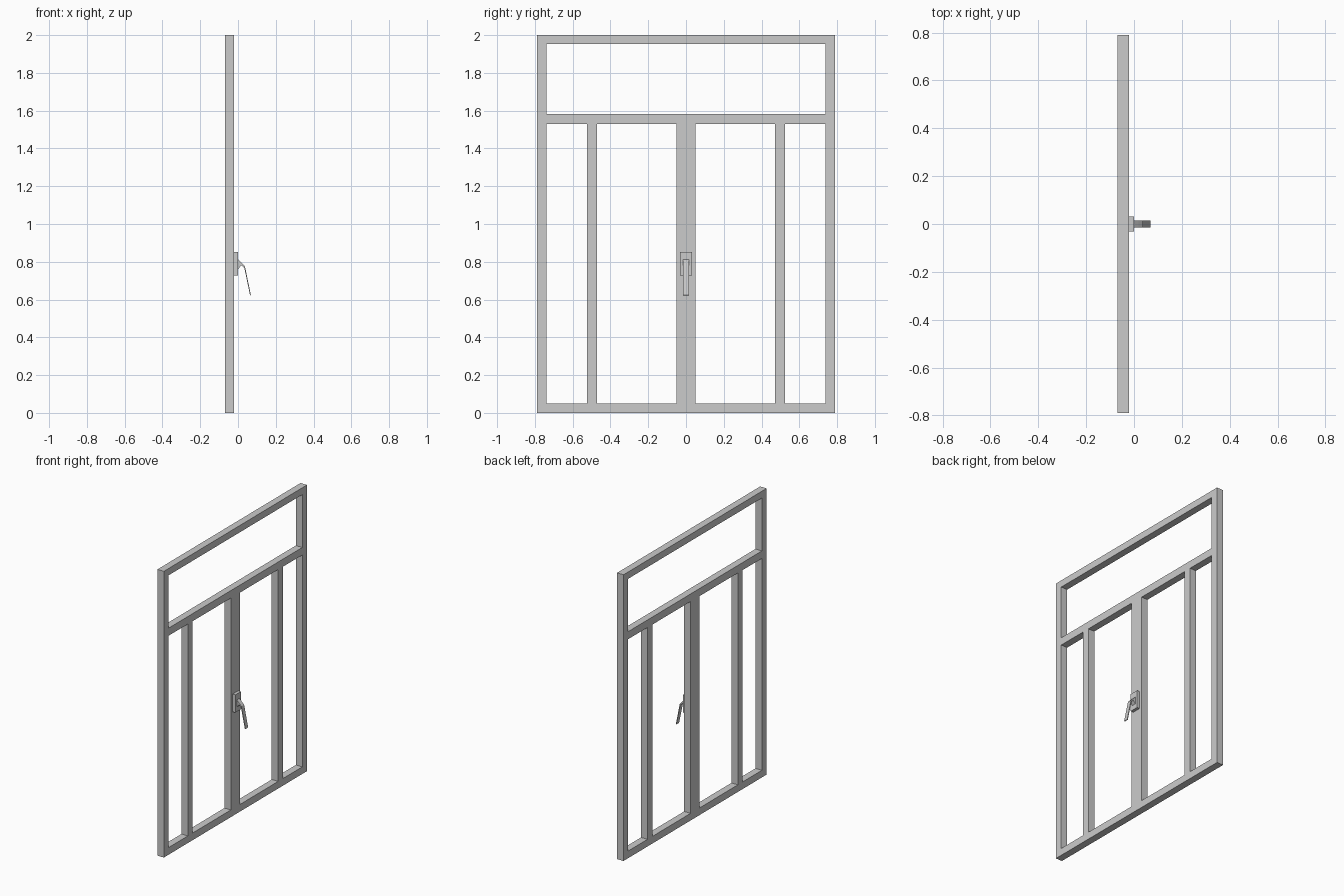
import bpy, bmesh

if "Cube" in bpy.data.objects:
    bpy.data.objects.remove(bpy.data.objects["Cube"])


def finish(bm, name):
    bmesh.ops.recalc_face_normals(bm, faces=bm.faces)
    mesh = bpy.data.meshes.new(name)
    bm.to_mesh(mesh)
    bm.free()
    obj = bpy.data.objects.new(name, mesh)
    bpy.context.collection.objects.link(obj)
    return obj


def extrude_x(bm, depth):
    geom = bmesh.ops.extrude_face_region(bm, geom=bm.faces[:])["geom"]
    verts = [g for g in geom if isinstance(g, bmesh.types.BMVert)]
    bmesh.ops.translate(bm, verts=verts, vec=(depth, 0, 0))


# Window frame: one flat lattice of bars, pushed out to its depth
half = [0.05, 0.472, 0.525, 0.738, 0.79]
ys = [-y for y in reversed(half)] + half
zs = [0, 0.05, 1.53, 1.583, 1.952, 2.0]
bar_columns = {0, 2, 4, 6, 8}
bm = bmesh.new()
grid = [[bm.verts.new((-0.07, y, z)) for z in zs] for y in ys]
for i in range(len(ys) - 1):
    for j in range(len(zs) - 1):
        rail = j in (0, 2, 4)
        post = i in (0, 8) or (j == 1 and i in bar_columns)
        if rail or post:
            bm.faces.new((grid[i][j], grid[i + 1][j],
                          grid[i + 1][j + 1], grid[i][j + 1]))
bmesh.ops.delete(bm, geom=[v for v in bm.verts if not v.link_faces], context='VERTS')
extrude_x(bm, 0.05)
finish(bm, "window_frame")

# Handle backplate
bm = bmesh.new()
bmesh.ops.create_cube(bm, size=1)
bmesh.ops.scale(bm, vec=(0.021, 0.062, 0.124), verts=bm.verts)
bmesh.ops.translate(bm, vec=(-0.0095, 0, 0.79), verts=bm.verts)
finish(bm, "handle_backplate")

# Bent lever: side profile (x, z) swept across y
profile = [(0, 0.812), (0.018, 0.795), (0.037, 0.775), (0.068, 0.625),
           (0.064, 0.622), (0.034, 0.765), (0.018, 0.782), (0, 0.76)]
bm = bmesh.new()
bm.faces.new([bm.verts.new((x, -0.015, z)) for x, z in profile])
geom = bmesh.ops.extrude_face_region(bm, geom=bm.faces[:])["geom"]
bmesh.ops.translate(bm, vec=(0, 0.03, 0),
                    verts=[g for g in geom if isinstance(g, bmesh.types.BMVert)])
finish(bm, "handle_lever")
